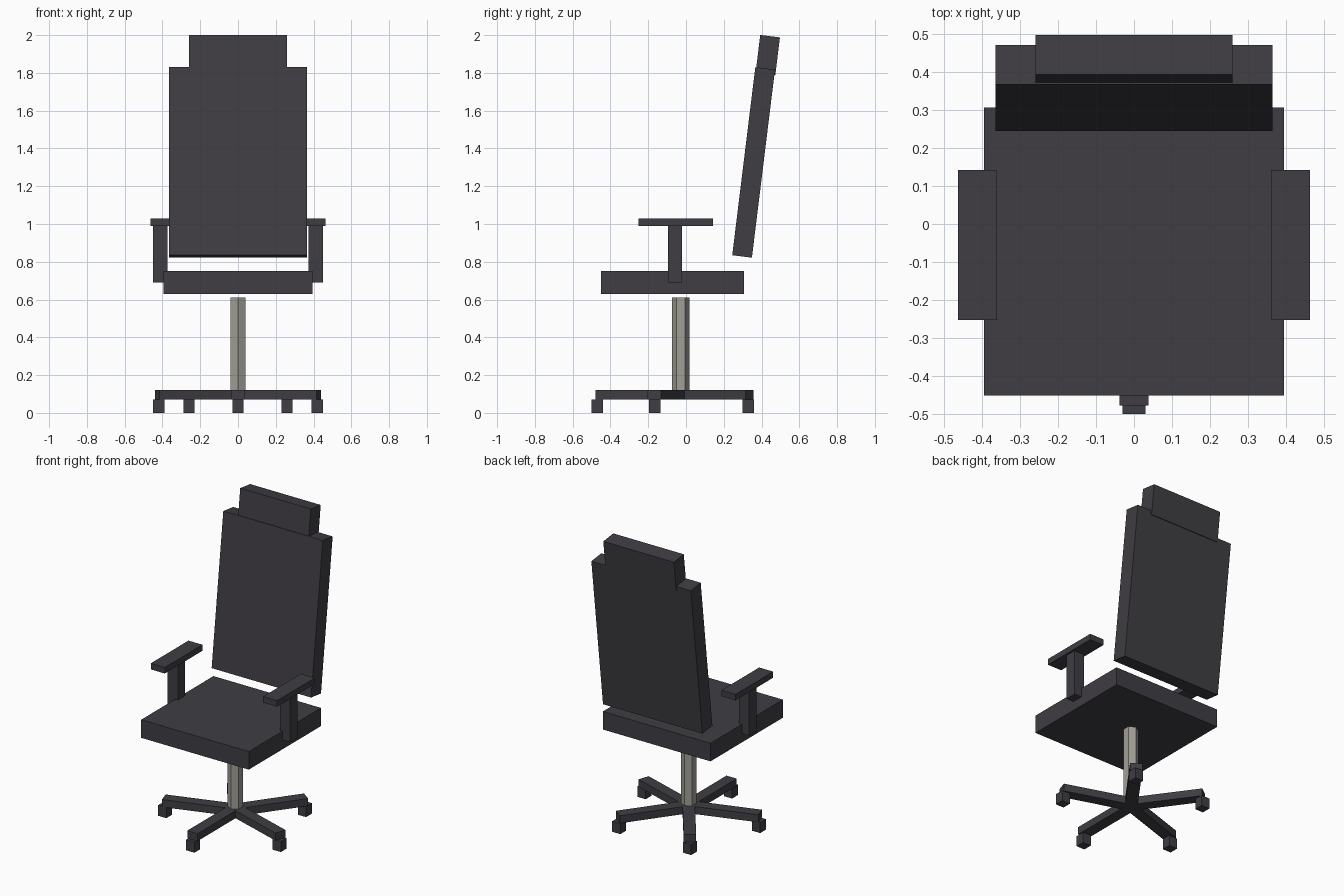
import bpy
import math
from mathutils import Matrix

if "Cube" in bpy.data.objects:
    bpy.data.objects.remove(bpy.data.objects["Cube"], do_unlink=True)


def make_material(name, rgb):
    mat = bpy.data.materials.new(name)
    mat.use_nodes = True
    mat.diffuse_color = (*rgb, 1)
    mat.node_tree.nodes["Principled BSDF"].inputs["Base Color"].default_value = (*rgb, 1)
    return mat


charcoal = make_material("charcoal", (0.05, 0.047, 0.056))
warm_grey = make_material("warm grey metal", (0.36, 0.345, 0.305))


def box(name, centre, size, tilt=0.0):
    """Box tilted about the x axis."""
    bpy.ops.mesh.primitive_cube_add(size=1, location=centre, rotation=(tilt, 0, 0))
    obj = bpy.context.object
    obj.name = name
    obj.scale = size
    obj.data.materials.append(charcoal)
    return obj


AXIS_Y = -0.028
LEAN = -math.radians(7)

# Seat, leaning backrest and headrest
box("seat", (0, -0.072, 0.69), (0.79, 0.758, 0.12))
box("backrest", (0, 0.358, 1.326), (0.73, 0.105, 1.003), LEAN)
box("headrest", (0, 0.433, 1.895), (0.518, 0.105, 0.2), LEAN)

# Armrests
for side, x in (("left", 1), ("right", -1)):
    box(side + "_arm_post", (x * 0.412, -0.058, 0.84), (0.075, 0.075, 0.30))
    box(side + "_arm_pad", (x * 0.412, -0.055, 1.01), (0.103, 0.395, 0.04))

# Six-sided column
bpy.ops.mesh.primitive_cylinder_add(vertices=6, radius=0.046, depth=0.49,
                                    location=(0, AXIS_Y, 0.365))
column = bpy.context.object
column.name = "column"
column.data.materials.append(warm_grey)

# Five-legged base with square castors
for i in range(5):
    angle = math.radians(-90 + 72 * i)
    dx, dy = math.cos(angle), math.sin(angle)
    leg = box(f"base_leg_{i + 1}", (0.225 * dx, AXIS_Y + 0.225 * dy, 0.095),
              (0.45, 0.075, 0.05))
    leg.rotation_euler.z = angle
    box(f"castor_{i + 1}", (0.442 * dx, AXIS_Y + 0.442 * dy, 0.035), (0.06, 0.06, 0.07))
